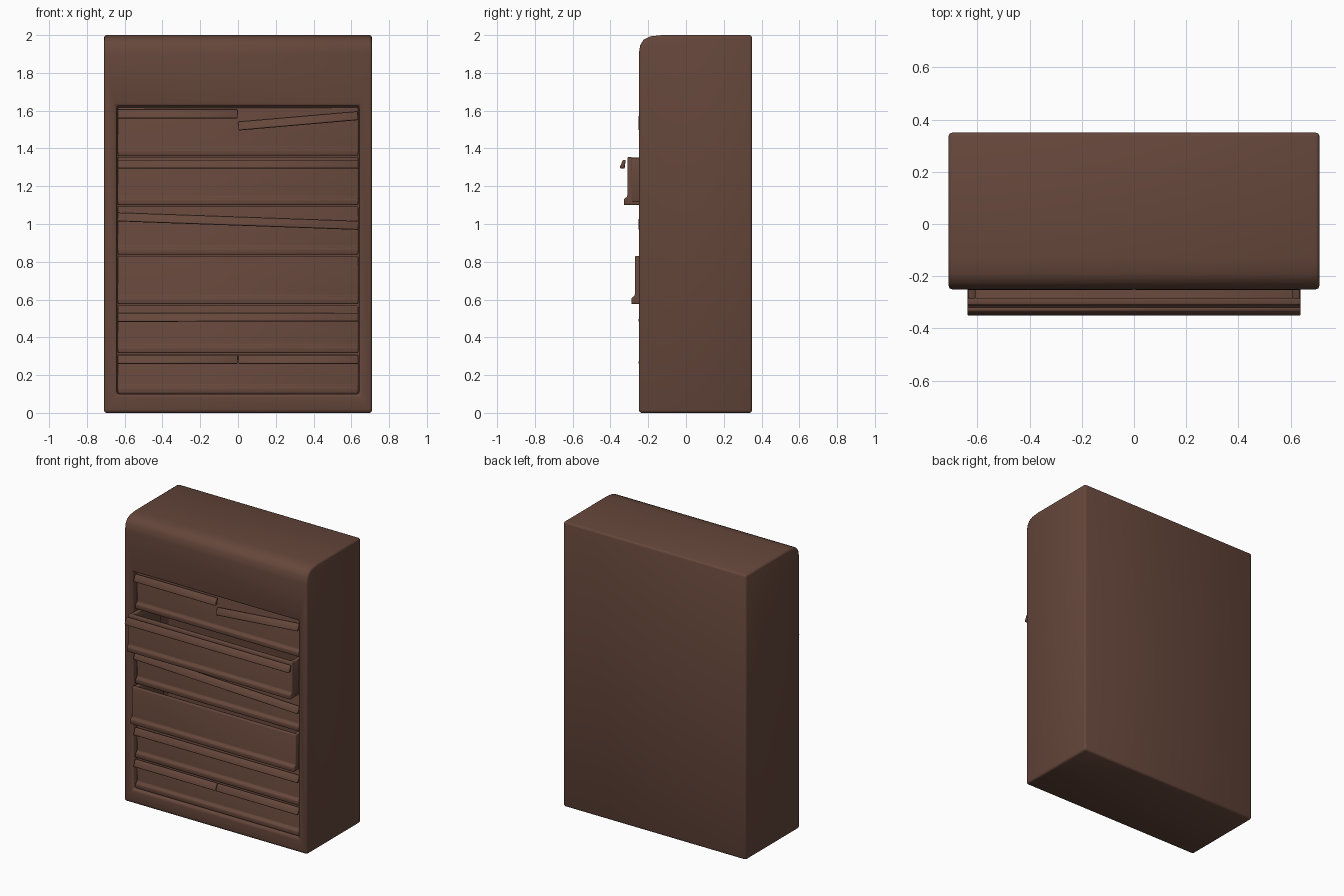
import bpy, bmesh, math
from mathutils import Matrix

if "Cube" in bpy.data.objects:
    bpy.data.objects.remove(bpy.data.objects["Cube"])

wood = bpy.data.materials.new("dark brown wood")
wood.diffuse_color = (0.13, 0.062, 0.043, 1)
wood.use_nodes = True
wood.node_tree.nodes["Principled BSDF"].inputs["Base Color"].default_value = wood.diffuse_color


def activate(ob):
    bpy.ops.object.select_all(action='DESELECT')
    ob.select_set(True)
    bpy.context.view_layer.objects.active = ob


def add_prism(bm, profile, x0, x1):
    """Extrude a (y, z) side profile from x0 to x1."""
    verts = [bm.verts.new((x0, y, z)) for y, z in profile]
    face = bm.faces.new(verts)
    ext = bmesh.ops.extrude_face_region(bm, geom=[face])
    moved = [v for v in ext["geom"] if isinstance(v, bmesh.types.BMVert)]
    bmesh.ops.translate(bm, vec=(x1 - x0, 0, 0), verts=moved)


def box_profile(y0, y1, z0, z1):
    return [(y0, z0), (y1, z0), (y1, z1), (y0, z1)]


def make(name, parts, matrix=Matrix()):
    bm = bmesh.new()
    for profile, x0, x1 in parts:
        add_prism(bm, profile, x0, x1)
    bmesh.ops.recalc_face_normals(bm, faces=bm.faces[:])
    me = bpy.data.meshes.new(name)
    bm.to_mesh(me)
    bm.free()
    me.materials.append(wood)
    ob = bpy.data.objects.new(name, me)
    bpy.context.collection.objects.link(ob)
    ob.matrix_world = matrix
    return ob


def finish(ob, width, segments=2, angle=40):
    """Round the hard edges and smooth the shading."""
    activate(ob)
    mod = ob.modifiers.new("bevel", 'BEVEL')
    mod.width, mod.segments = width, segments
    mod.limit_method, mod.angle_limit = 'ANGLE', math.radians(angle)
    bpy.ops.object.modifier_apply(modifier=mod.name)
    bpy.ops.object.shade_smooth_by_angle(angle=math.radians(50))


# cabinet body with softly rounded front top edge
body = make("cabinet_body", [([(-0.25, 0), (0.35, 0), (0.35, 2), (-0.13, 2), (-0.19, 1.993),
                               (-0.225, 1.975), (-0.243, 1.945), (-0.25, 1.90)], -0.71, 0.71)])
# drawer opening
cutter = make("opening_cutter", [(box_profile(-0.4, 0.15, 0.10, 1.625), -0.642, 0.642)])
cutter.hide_render = True
activate(body)
cut = body.modifiers.new("opening", 'BOOLEAN')
cut.object, cut.operation, cut.solver = cutter, 'DIFFERENCE', 'EXACT'
bpy.ops.object.modifier_apply(modifier=cut.name)
bpy.data.objects.remove(cutter)
finish(body, 0.014)


# drawers: open trays with a lip along the bottom of the front
def drawer(name, z0, z1, pull):
    h = z1 - z0
    tray = [(0, h), (0, 0.045), (-0.018, 0.032), (-0.018, 0), (0.32, 0), (0.32, 0.02),
            (0.028, 0.02), (0.028, h)]
    side = box_profile(0.02, 0.32, 0.01, h - 0.003)
    ob = make(name, [(tray, -0.637, 0.637), (side, -0.635, -0.607), (side, 0.607, 0.635)],
              Matrix.Translation((0, -0.213 - pull, z0)))
    finish(ob, 0.006)


levels = [0.10, 0.314, 0.573, 0.835, 1.097, 1.359, 1.621]
pulls = [0, 0, 0.058, 0, 0.098, 0]
for i, pull in enumerate(pulls):
    drawer(f"drawer_{i + 1}", levels[i] + 0.003, levels[i + 1] - 0.005, pull)


# slanted grip rails, some hanging loose
def handle(name, x0, z0, x1, z1, pull=0):
    length = math.hypot(x1 - x0, z1 - z0) / 2
    tilt = -math.atan2(z1 - z0, x1 - x0)
    m = Matrix.Translation(((x0 + x1) / 2, -0.213 - pull, (z0 + z1) / 2)) @ Matrix.Rotation(tilt, 4, 'Y')
    grip = [(-0.008, 0.023), (-0.022, 0.023), (-0.04, -0.016), (-0.038, -0.023), (-0.014, -0.023)]
    finish(make(name, [(grip, -length, length)], m), 0.003, 1)


handle("handle_top_left", -0.637, 1.582, -0.003, 1.582)
handle("handle_top_right_loose", 0.002, 1.518, 0.635, 1.573)
handle("handle_second", -0.637, 1.317, 0.637, 1.317, 0.098)
handle("handle_third_tilted", -0.637, 1.037, 0.637, 0.992)
handle("handle_fifth", -0.637, 0.505, 0.637, 0.507)
handle("handle_bottom_left", -0.637, 0.282, -0.003, 0.282)
handle("handle_bottom_right", 0.003, 0.282, 0.637, 0.282)
